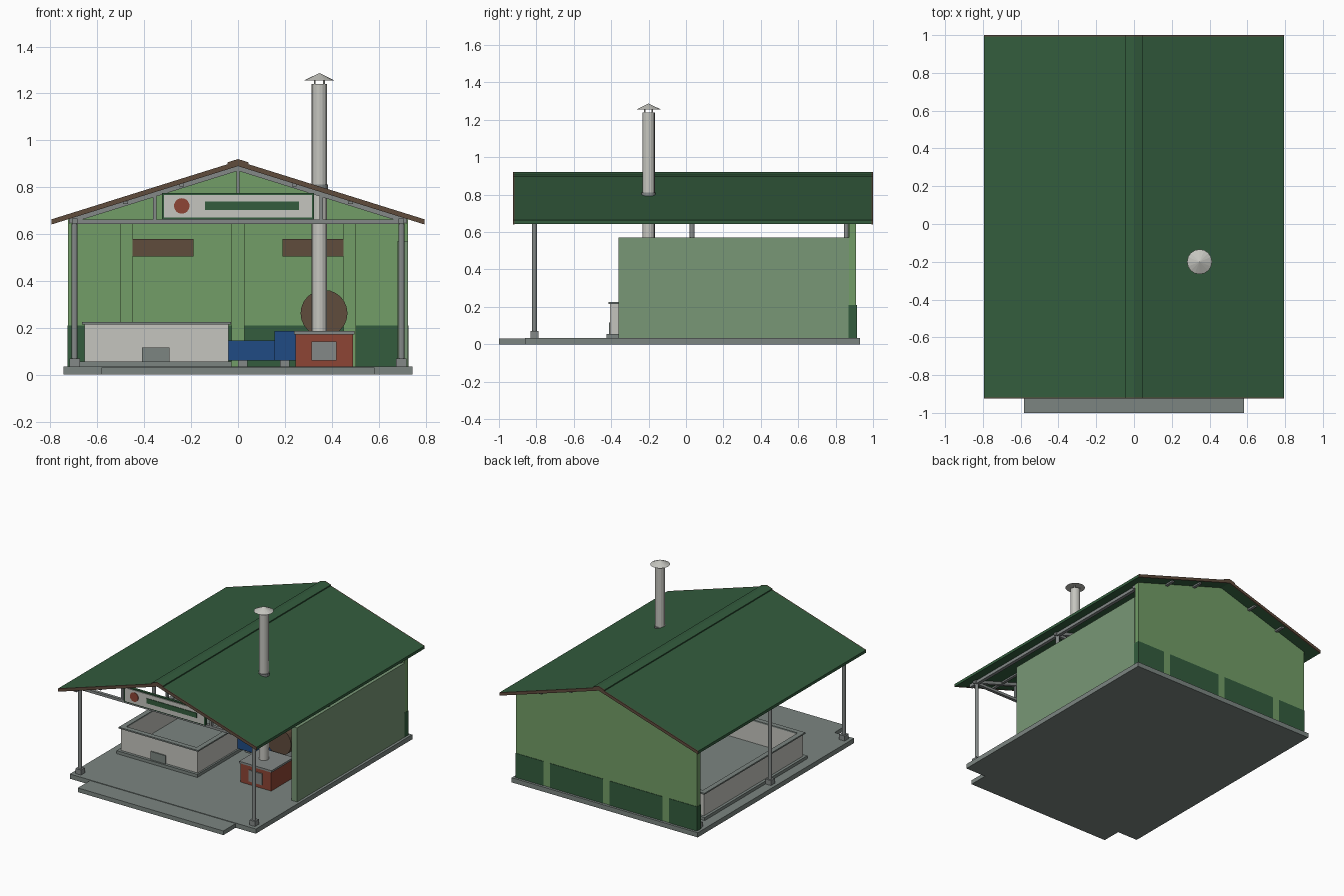
import bpy
import bmesh
import math
from mathutils import Matrix, Vector

default = bpy.data.objects.get("Cube")
if default:
    bpy.data.objects.remove(default, do_unlink=True)


def material(name, r, g, b):
    m = bpy.data.materials.new(name)
    m.use_nodes = True
    m.diffuse_color = (r, g, b, 1)
    m.node_tree.nodes["Principled BSDF"].inputs["Base Color"].default_value = (r, g, b, 1)
    return m


DARK = material("dark green", .033, .107, .047)
GREEN = material("leaf green", .17, .34, .135)
PALE = material("pale green", .19, .31, .18)
STEEL = material("steel grey", .23, .25, .245)
FLOOR = material("concrete grey", .20, .235, .22)
WHITE = material("off white", .56, .56, .52)
BROWN = material("brown", .115, .072, .046)
RED = material("brick red", .27, .06, .035)
BLUE = material("blue", .014, .07, .23)


def finish(bm, name, mat):
    bmesh.ops.recalc_face_normals(bm, faces=bm.faces)
    mesh = bpy.data.meshes.new(name)
    bm.to_mesh(mesh)
    bm.free()
    mesh.materials.append(mat)
    ob = bpy.data.objects.new(name, mesh)
    bpy.context.collection.objects.link(ob)
    return ob


def box(name, x, y, z, mat):
    """Box from (min, max) pairs."""
    bm = bmesh.new()
    size = [b - a for a, b in (x, y, z)]
    centre = Vector([(a + b) / 2 for a, b in (x, y, z)])
    bmesh.ops.create_cube(bm, size=1, matrix=Matrix.Translation(centre) @ Matrix.Diagonal((*size, 1)))
    return finish(bm, name, mat)


def prism(name, points, y, mat):
    """Extrude an x-z outline from y[0] to y[1]."""
    bm = bmesh.new()
    face = bm.faces.new([bm.verts.new((px, y[0], pz)) for px, pz in points])
    new = bmesh.ops.extrude_face_region(bm, geom=[face])["geom"]
    verts = [v for v in new if isinstance(v, bmesh.types.BMVert)]
    bmesh.ops.translate(bm, verts=verts, vec=(0, y[1] - y[0], 0))
    return finish(bm, name, mat)


def tube(name, a, b, r1, mat, r2=None, sides=16):
    """Cylinder or cone between two points."""
    a, b = Vector(a), Vector(b)
    bm = bmesh.new()
    turn = (b - a).to_track_quat('Z', 'Y').to_matrix().to_4x4()
    bmesh.ops.create_cone(bm, cap_ends=True, segments=sides, radius1=r1,
                          radius2=r1 if r2 is None else r2, depth=(b - a).length,
                          matrix=Matrix.Translation((a + b) / 2) @ turn)
    return finish(bm, name, mat)


def roof_z(x, drop=0):
    return .912 - .313 * abs(x) - drop


def gable_band(half, top, bottom):
    """Chevron outline that follows the roof slope."""
    return ([(x, roof_z(x, top)) for x in (-half, 0, half)]
            + [(x, roof_z(x, bottom)) for x in (half, 0, -half)])


TOP = .034

# Floor and entrance step
box("floor_slab", (-.745, .745), (-.86, .93), (0, TOP), FLOOR)
box("entrance_step", (-.583, .583), (-1, -.86), (0, .03), FLOOR)

# Back wall, its pilasters and painted dado panels
prism("back_wall", [(-.725, TOP), (.725, TOP), (.725, roof_z(.725, .02)),
                    (0, roof_z(0, .02)), (-.725, roof_z(.725, .02))], (.872, .91), GREEN)
for x in (-.477, 0, .477):
    box("wall_pilaster", (x - .027, x + .027), (.862, .875), (TOP, .66), GREEN)
for a, b in ((-.727, -.504), (-.45, -.027), (.027, .45), (.504, .727)):
    box("dado_panel", (a, b), (.869, .913), (TOP, .21), DARK)
for side in (-1, 1):
    box("wall_vent", sorted((side * .19, side * .45)), (.862, .873), (.505, .58), BROWN)

# Low side wall
box("side_wall", (.68, .726), (-.36, .872), (TOP, .57), PALE)

# Posts, eave beams and purlins
for side in (-1, 1):
    x = side * .697
    for y in (-.81, .033, .857):
        box("post_base", (x - .022, x + .022), (y - .022, y + .022), (TOP, .07), STEEL)
        tube("post", (x, y, .07), (x, y, .655), .013, STEEL, sides=12)
    box("eave_beam", (x - .012, x + .012), (-.87, .872), (.645, .667), STEEL)
    for px in (.24, .48):
        z = roof_z(px, .022)
        box("purlin", (side * px - .01, side * px + .01), (-.9, .98), (z - .012, z), STEEL)

# Roof trusses
for y in (-.81, .033, .855):
    depth = (y - .011, y + .011)
    prism("truss_rafters", gable_band(.72, .02, .042), depth, STEEL)
    box("truss_tie", (-.71, .71), depth, (.643, .662), STEEL)
    for x in (-.355, 0, .355):
        box("truss_strut", (x - .007, x + .007), depth, (.655, roof_z(x, .03)), STEEL)

# Roof, ridge cap and gable trim
prism("roof", gable_band(.795, 0, .02), (-.918, .993), DARK)
prism("ridge_cap", gable_band(.045, -.008, .002), (-.918, .993), DARK)
for y in ((-.925, -.918), (.993, 1)):
    prism("gable_trim", gable_band(.795, 0, .022), y, BROWN)
    prism("ridge_trim", gable_band(.045, -.008, .001), y, BROWN)

# Sign board on the front truss
box("sign_frame", (-.325, .325), (-.838, -.821), (.662, .775), DARK)
box("sign_board", (-.316, .316), (-.843, -.836), (.67, .767), WHITE)
box("sign_bar", (-.14, .26), (-.847, -.842), (.703, .738), DARK)
tube("sign_disc", (-.24, -.842, .72), (-.24, -.847, .72), .033, RED, sides=24)


# Open tank: four-sided wall rings on a plinth
def ring(name, x, y, z, t, mat):
    box(name + "_front", x, (y[0], y[0] + t), z, mat)
    box(name + "_back", x, (y[1] - t, y[1]), z, mat)
    inner = (y[0] + t, y[1] - t)
    box(name + "_right", (x[0], x[0] + t), inner, z, mat)
    box(name + "_left", (x[1] - t, x[1]), inner, z, mat)


box("tank_plinth", (-.675, -.028), (-.425, .75), (TOP, .056), FLOOR)
ring("tank_wall", (-.655, -.04), (-.405, .73), (.056, .215), .022, WHITE)
ring("tank_rim", (-.665, -.03), (-.415, .74), (.215, .225), .036, FLOOR)
box("tank_hatch", (-.41, -.292), (-.413, -.4), (.056, .116), FLOOR)

# Furnace
box("furnace_body", (.245, .49), (-.32, -.08), (TOP, .172), RED)
box("furnace_top", (.238, .497), (-.327, -.073), (.172, .186), STEEL)
box("furnace_door", (.313, .42), (-.327, -.318), (.06, .142), STEEL)

# Chimney with a conical cap
cx, cy = .347, -.2
tube("chimney", (cx, cy, .186), (cx, cy, 1.24), .033, WHITE)
tube("chimney_collar", (cx, cy, .785), (cx, cy, .812), .038, STEEL)
for i in range(4):
    a = math.pi / 4 + i * math.pi / 2
    px, py = cx + .028 * math.cos(a), cy + .028 * math.sin(a)
    tube("cap_stay", (px, py, 1.235), (px, py, 1.26), .004, WHITE, sides=6)
tube("chimney_cap", (cx, cy, 1.255), (cx, cy, 1.287), .066, WHITE, r2=0)

# Drum on saddles behind the furnace
tube("drum", (.367, -.06, .262), (.367, .3, .262), .1, BROWN, sides=24)
for y in (.02, .2):
    box("drum_saddle", (.31, .424), (y, y + .03), (TOP, .185), STEEL)

# Pump unit between the tank and the furnace
box("pump_duct", (-.04, .16), (.05, .17), (.06, .145), BLUE)
box("pump_housing", (.155, .245), (.03, .19), (.06, .187), BLUE)
for x in (.02, .2):
    box("pump_foot", (x - .02, x + .02), (.08, .14), (TOP, .06), STEEL)
